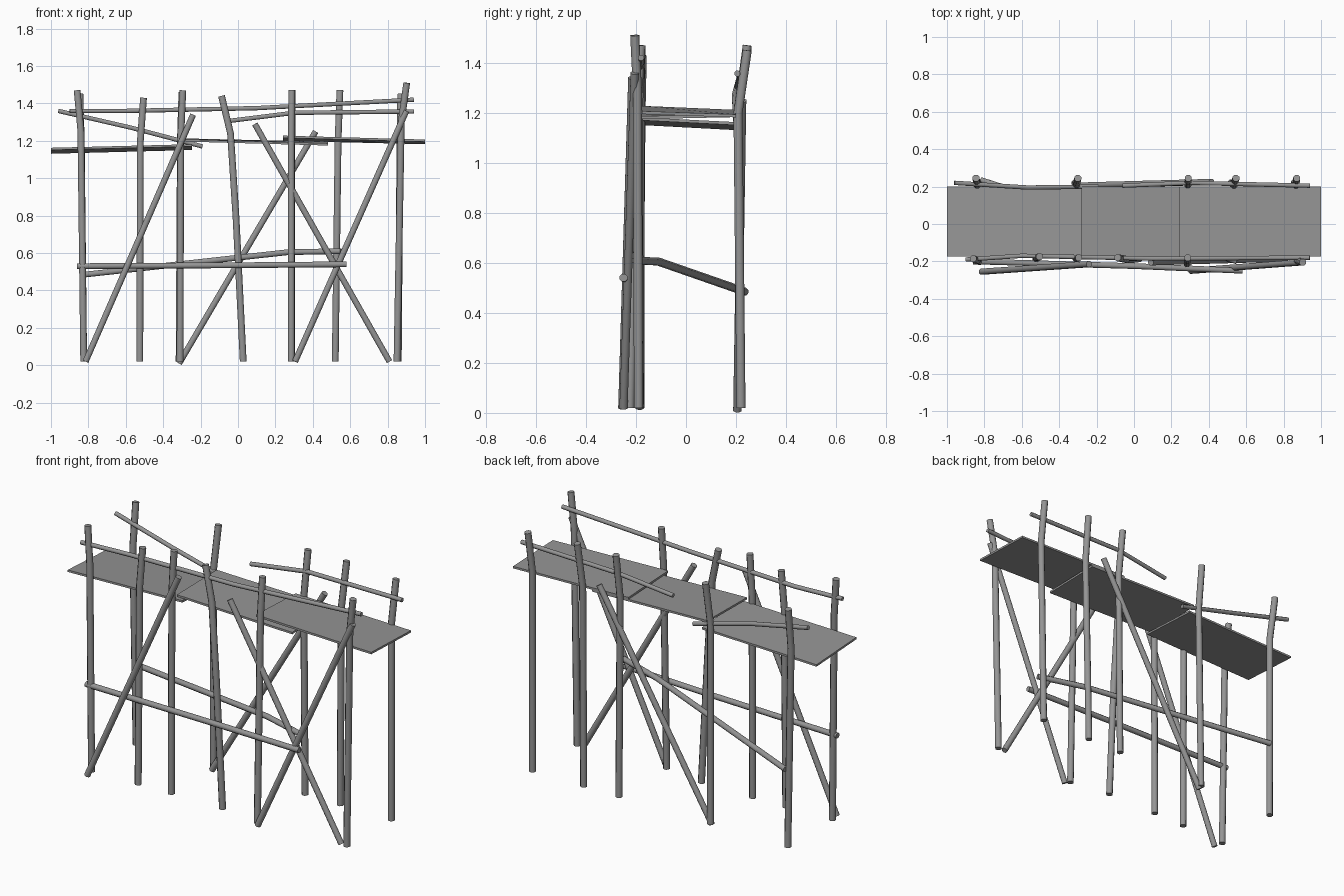
import bpy, bmesh, math
from mathutils import Vector

if "Cube" in bpy.data.objects:
    bpy.data.objects.remove(bpy.data.objects["Cube"])

SIDES = 8

# Weathered mid-grey for every part
grey = bpy.data.materials.new("weathered_grey")
grey.diffuse_color = (0.3, 0.3, 0.3, 1)
grey.use_nodes = True
grey.node_tree.nodes["Principled BSDF"].inputs["Base Color"].default_value = grey.diffuse_color


def finish(name, bm, smooth=False):
    bmesh.ops.recalc_face_normals(bm, faces=bm.faces)
    me = bpy.data.meshes.new(name)
    bm.to_mesh(me)
    bm.free()
    me.materials.append(grey)
    if smooth:
        me.shade_smooth()
        me.set_sharp_from_angle(angle=math.radians(50))
    bpy.context.collection.objects.link(bpy.data.objects.new(name, me))


def pole(name, points, r):
    """Round pole following a short path, with capped ends."""
    pts = [Vector(p) for p in points]
    bm = bmesh.new()
    rings = []
    for i, p in enumerate(pts):
        t = (pts[min(i + 1, len(pts) - 1)] - pts[max(i - 1, 0)]).normalized()
        ref = Vector((0, 1, 0)) if abs(t.y) < 0.8 else Vector((1, 0, 0))
        u = t.cross(ref).normalized()
        v = t.cross(u)
        rings.append([bm.verts.new(p + r * (u * math.cos(a) + v * math.sin(a)))
                      for a in (math.tau * (k + 0.5) / SIDES for k in range(SIDES))])
    for a, b in zip(rings, rings[1:]):
        for k in range(SIDES):
            n = (k + 1) % SIDES
            bm.faces.new((a[k], a[n], b[n], b[k]))
    bm.faces.new(rings[0])
    bm.faces.new(rings[-1])
    finish(name, bm, smooth=True)


def plank(name, x0, x1, zf0, zb0, zf1, zb1, thick=0.012):
    """Walkway board; z given for front/back at each end."""
    bm = bmesh.new()
    f, b = -0.175, 0.2
    top = [(x0, f, zf0), (x1, f, zf1), (x1, b, zb1), (x0, b, zb0)]
    hi = [bm.verts.new(c) for c in top]
    lo = [bm.verts.new((x, y, z - thick)) for x, y, z in top]
    bm.faces.new(hi)
    bm.faces.new(lo[::-1])
    for k in range(4):
        n = (k + 1) % 4
        bm.faces.new((lo[k], lo[n], hi[n], hi[k]))
    finish(name, bm)


# Walkway boards, overlapping
plank("walkway_left", -1.0, -0.245, 1.163, 1.143, 1.182, 1.163)
plank("walkway_middle", -0.28, 0.48, 1.208, 1.213, 1.187, 1.195)
plank("walkway_right", 0.24, 1.0, 1.228, 1.212, 1.207, 1.194)

# Front posts, bent near the top
front = [
    [(-.825, -.2, .02), (-.84, -.195, 1.25), (-.86, -.185, 1.47)],
    [(-.525, -.19, .02), (-.522, -.18, 1.2), (-.505, -.175, 1.43)],
    [(-.31, -.185, .02), (-.306, -.185, 1.22), (-.295, -.18, 1.47)],
    [(.028, -.185, .02), (-.01, -.19, .78), (-.04, -.19, 1.24), (-.088, -.18, 1.44)],
    [(.285, -.225, .02), (.285, -.195, 1.25), (.288, -.18, 1.47)],
    [(.85, -.19, .02), (.873, -.195, 1.3), (.902, -.205, 1.51)],
]
for i, p in enumerate(front):
    pole(f"front_post_{i + 1}", p, 0.0195)

# Back posts, leaning outward at the top: x bottom, x bend, x top, z top
back = [(-.825, -.838, -.845, 1.45), (-.315, -.308, -.3, 1.46), (.288, .288, .29, 1.47),
        (.52, .535, .545, 1.47), (.857, .866, .87, 1.45)]
for i, (a, b, c, z) in enumerate(back):
    pole(f"back_post_{i + 1}", [(a, .22, .02), (b, .208, 1.2), (c, .245, z)], 0.0195)

# Diagonal braces
pole("front_brace_left", [(-.815, -.255, .02), (-.24, -.215, 1.34)], 0.0175)
pole("front_brace_right_a", [(.305, -.25, .02), (.9, -.205, 1.36)], 0.0175)
pole("front_brace_right_b", [(.81, -.185, .02), (.09, -.205, 1.29)], 0.0175)
pole("back_brace", [(-.315, .205, .01), (.415, .225, 1.25)], 0.0175)

# Lower ties
pole("front_tie", [(-.86, -.2, .53), (0, -.225, .535), (.58, -.25, .54)], 0.0165)
pole("cross_tie", [(-.82, .235, .485), (.27, -.11, .605), (.55, -.2, .61)], 0.0165)

# Handrails
pole("front_rail", [(-.9, -.19, 1.36), (-.6, -.17, 1.36), (.1, -.185, 1.375), (.94, -.18, 1.42)], 0.0125)
pole("back_rail_left", [(-.96, .22, 1.36), (-.57, .195, 1.27), (-.19, .2, 1.17)], 0.0125)
pole("back_rail_right", [(-.06, .205, 1.305), (.3, .22, 1.35), (.94, .205, 1.357)], 0.0125)
